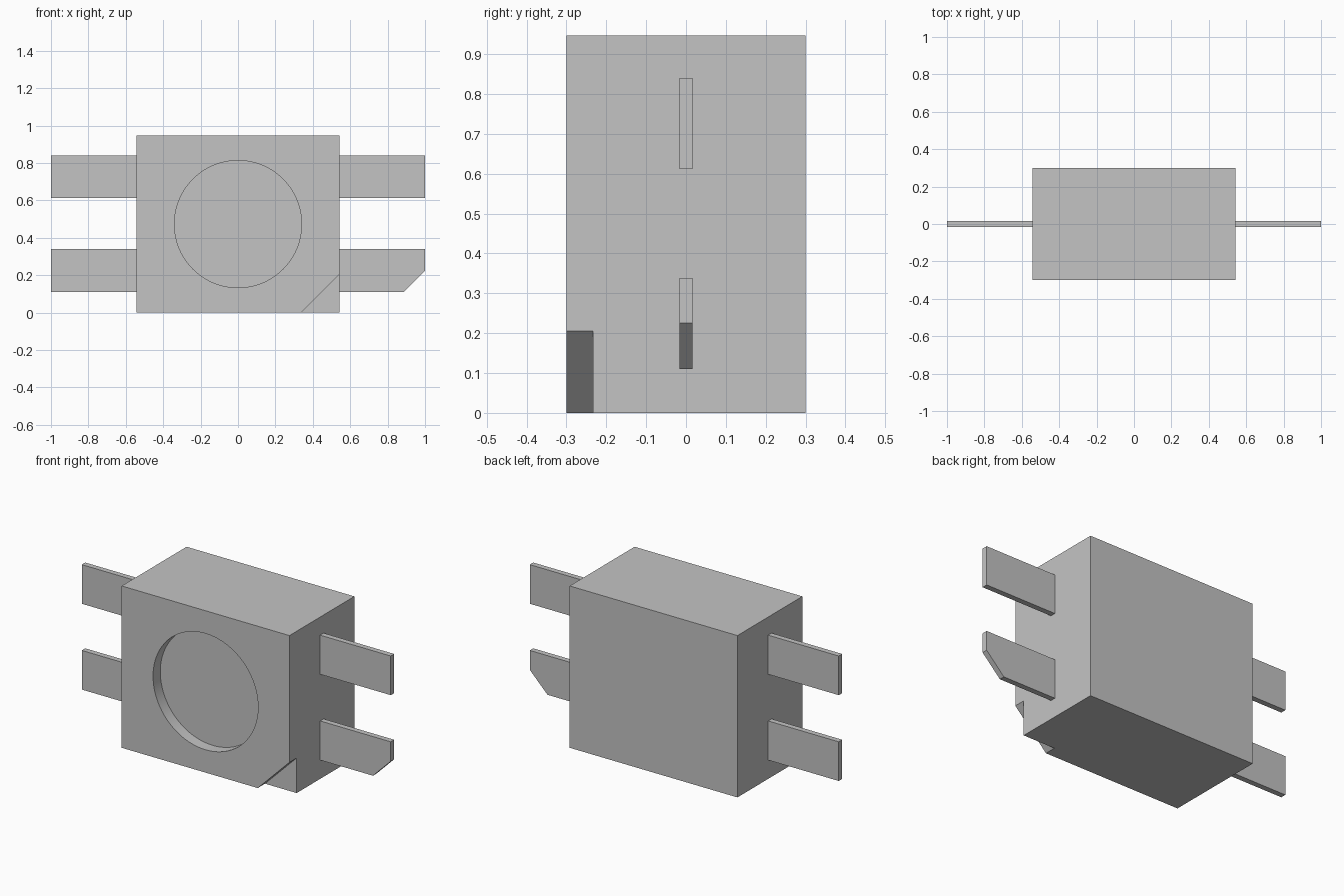
import bpy
import bmesh
import math

if "Cube" in bpy.data.objects:
    bpy.data.objects.remove(bpy.data.objects["Cube"], do_unlink=True)

grey = bpy.data.materials.new("light grey")
grey.use_nodes = True
COLOUR = (0.55, 0.55, 0.55, 1)
grey.diffuse_color = COLOUR
grey.node_tree.nodes["Principled BSDF"].inputs["Base Color"].default_value = COLOUR


def prism(name, outline, y0, y1):
    """Extrude an (x, z) outline from y0 to y1."""
    bm = bmesh.new()
    face = bm.faces.new([bm.verts.new((x, y0, z)) for x, z in outline])
    ext = bmesh.ops.extrude_face_region(bm, geom=[face])
    for v in ext["geom"]:
        if isinstance(v, bmesh.types.BMVert):
            v.co.y = y1
    bmesh.ops.recalc_face_normals(bm, faces=bm.faces)
    mesh = bpy.data.meshes.new(name)
    bm.to_mesh(mesh)
    bm.free()
    mesh.materials.append(grey)
    obj = bpy.data.objects.new(name, mesh)
    bpy.context.collection.objects.link(obj)
    return obj


def activate(obj):
    bpy.ops.object.select_all(action='DESELECT')
    obj.select_set(True)
    bpy.context.view_layer.objects.active = obj


def cut(target, cutter):
    cutter.hide_render = True
    mod = target.modifiers.new("cut", 'BOOLEAN')
    mod.operation = 'DIFFERENCE'
    mod.solver = 'EXACT'
    mod.object = cutter
    activate(target)
    bpy.ops.object.modifier_apply(modifier=mod.name)
    bpy.data.objects.remove(cutter, do_unlink=True)


W, D, H = 0.543, 0.30, 0.947   # body half width, half depth, height
STEP = -0.233                  # floor of the front recesses

# Body block
body = prism("body", [(-W, 0), (W, 0), (W, H), (-W, H)], -D, D)

# Round recess in the front
N, R = 96, 0.34
circle = [(R * math.cos(2 * math.pi * i / N), H / 2 + R * math.sin(2 * math.pi * i / N))
          for i in range(N)]
cut(body, prism("recess_cutter", circle, -D - 0.1, STEP))

# Bevelled marker notch at the lower front corner
e = 0.1
x0, z1 = 0.338, 0.205
cut(body, prism("notch_cutter",
                [(x0 - e, -e), (W + e, -e), (W + e, z1 + e)], -D - 0.1, STEP))
activate(body)
bpy.ops.object.shade_smooth_by_angle(angle=math.radians(30))

# Flat pins on both sides; the lower left one has a clipped corner
T = 0.016
for side, label in ((1, "left"), (-1, "right")):
    for z0, level in ((0.11, "lower"), (0.612, "upper")):
        z2 = z0 + 0.229
        outer = [(1, z0), (1, z2)]
        if (side, level) == (1, "lower"):
            outer = [(0.885, z0), (1, z0 + 0.115), (1, z2)]
        outline = [(W, z0)] + outer + [(W, z2)]
        prism(f"{label}_{level}_pin", [(side * x, z) for x, z in outline], -T, T)
